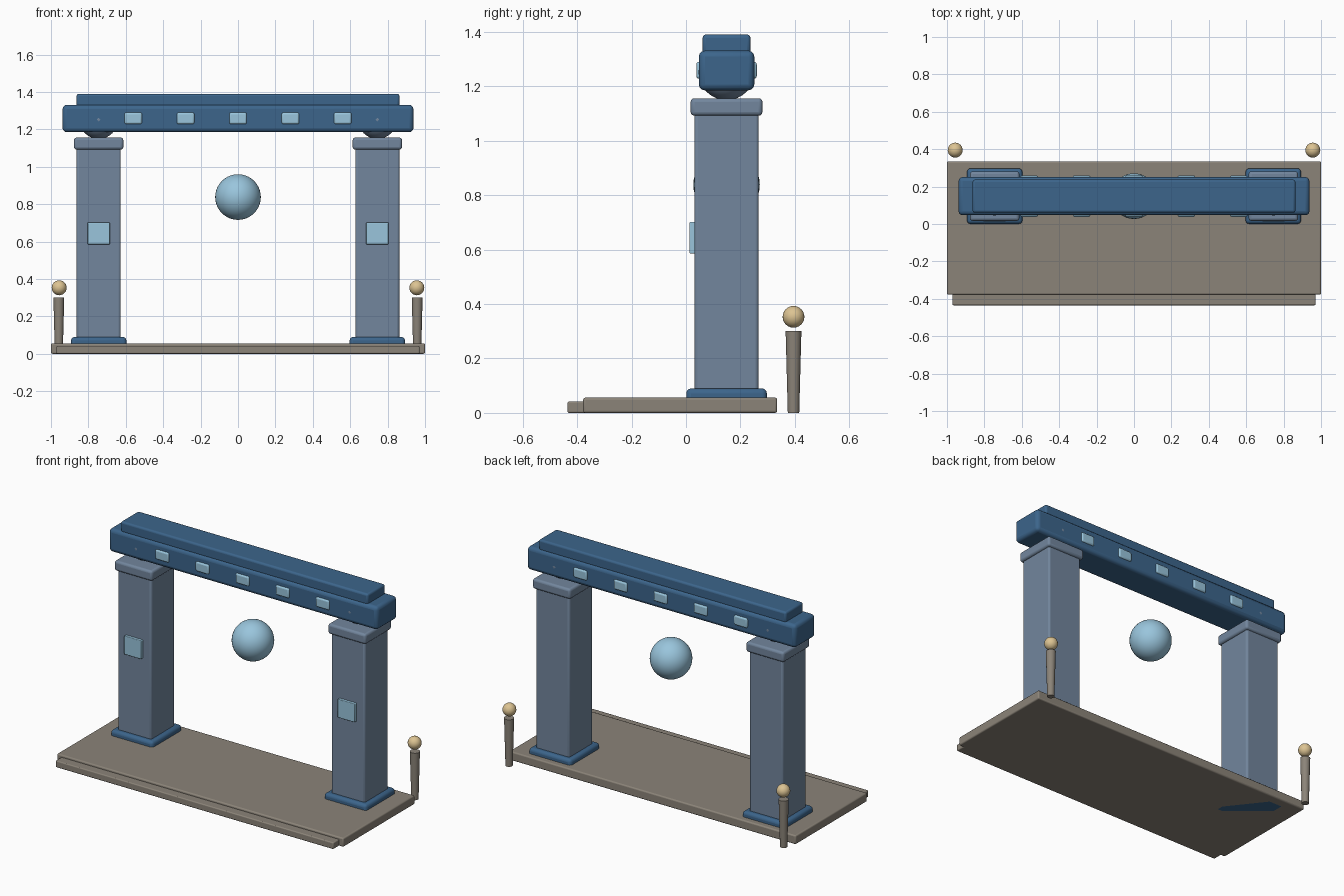
import bpy, math

if "Cube" in bpy.data.objects:
    bpy.data.objects.remove(bpy.data.objects["Cube"])

def material(name, rgb):
    m = bpy.data.materials.new(name)
    m.diffuse_color = (*rgb, 1)
    m.use_nodes = True
    m.node_tree.nodes["Principled BSDF"].inputs["Base Color"].default_value = m.diffuse_color
    return m

STONE = material("stone", (0.26, 0.23, 0.19))
SLATE = material("slate", (0.17, 0.24, 0.34))
BLUE = material("deep_blue", (0.045, 0.13, 0.26))
GLOW = material("pale_blue", (0.32, 0.56, 0.72))
GOLD = material("warm_lamp", (0.72, 0.55, 0.29))

def finish(ob, name, mat):
    ob.name = name
    ob.data.materials.append(mat)
    bpy.ops.object.shade_smooth_by_angle(angle=math.radians(35))
    return ob

def box(name, mat, x, y, z, bevel):
    """Bevelled box from (min, max) ranges."""
    bpy.ops.mesh.primitive_cube_add(size=1)
    ob = bpy.context.object
    for v in ob.data.vertices:
        v.co = [(r[0] + r[1]) / 2 + c * (r[1] - r[0]) for c, r in zip(v.co, (x, y, z))]
    if bevel:
        mod = ob.modifiers.new("bevel", 'BEVEL')
        mod.width, mod.segments = bevel, 3
    return finish(ob, name, mat)

def ball(name, mat, loc, r, seg=32):
    bpy.ops.mesh.primitive_uv_sphere_add(segments=seg, ring_count=seg // 2, radius=r, location=loc)
    return finish(bpy.context.object, name, mat)

def around(c, half):
    return (c - half, c + half)

Y = 0.149  # centre line of the gate

# Platform and front step
box("platform", STONE, (-1, 1), (-0.378, 0.335), (0, 0.056), 0.008)
box("front_step", STONE, (-0.97, 0.97), (-0.435, -0.36), (0, 0.042), 0.006)

for side, s in (("left", -1), ("right", 1)):
    px = s * 0.745
    # Pillar with base, cap and front inlay
    box(side + "_base", BLUE, around(px, 0.148), around(Y, 0.148), (0, 0.09), 0.018)
    box(side + "_pillar", SLATE, around(px, 0.118), around(Y, 0.118), (0.03, 1.12), 0.012)
    box(side + "_cap", SLATE, around(px, 0.132), around(Y, 0.132), (1.092, 1.156), 0.014)
    box(side + "_inlay", GLOW, around(px, 0.06), (0.013, 0.045), (0.585, 0.702), 0.004)
    # Ball joint carrying the lintel
    ball(side + "_joint", SLATE, (px, Y, 1.252), 0.103)
    # Lamp post behind the platform
    bpy.ops.mesh.primitive_cone_add(vertices=24, radius1=0.021, radius2=0.029, depth=0.3,
                                    location=(s * 0.958, 0.395, 0.15))
    finish(bpy.context.object, side + "_lamp_post", STONE)
    ball(side + "_lamp", GOLD, (s * 0.956, 0.395, 0.353), 0.04, 24)

# Lintel with top rail and windows running through it
box("lintel", BLUE, (-0.938, 0.938), around(Y, 0.102), (1.185, 1.331), 0.022)
box("top_rail", BLUE, (-0.863, 0.863), around(Y, 0.088), (1.32, 1.39), 0.012)
for i in range(5):
    box(f"window_{i + 1}", GLOW, around((i - 2) * 0.28, 0.047), around(Y, 0.111), (1.228, 1.29), 0.01)

# Floating orb
ball("floating_orb", GLOW, (0, Y, 0.838), 0.122, 40)
